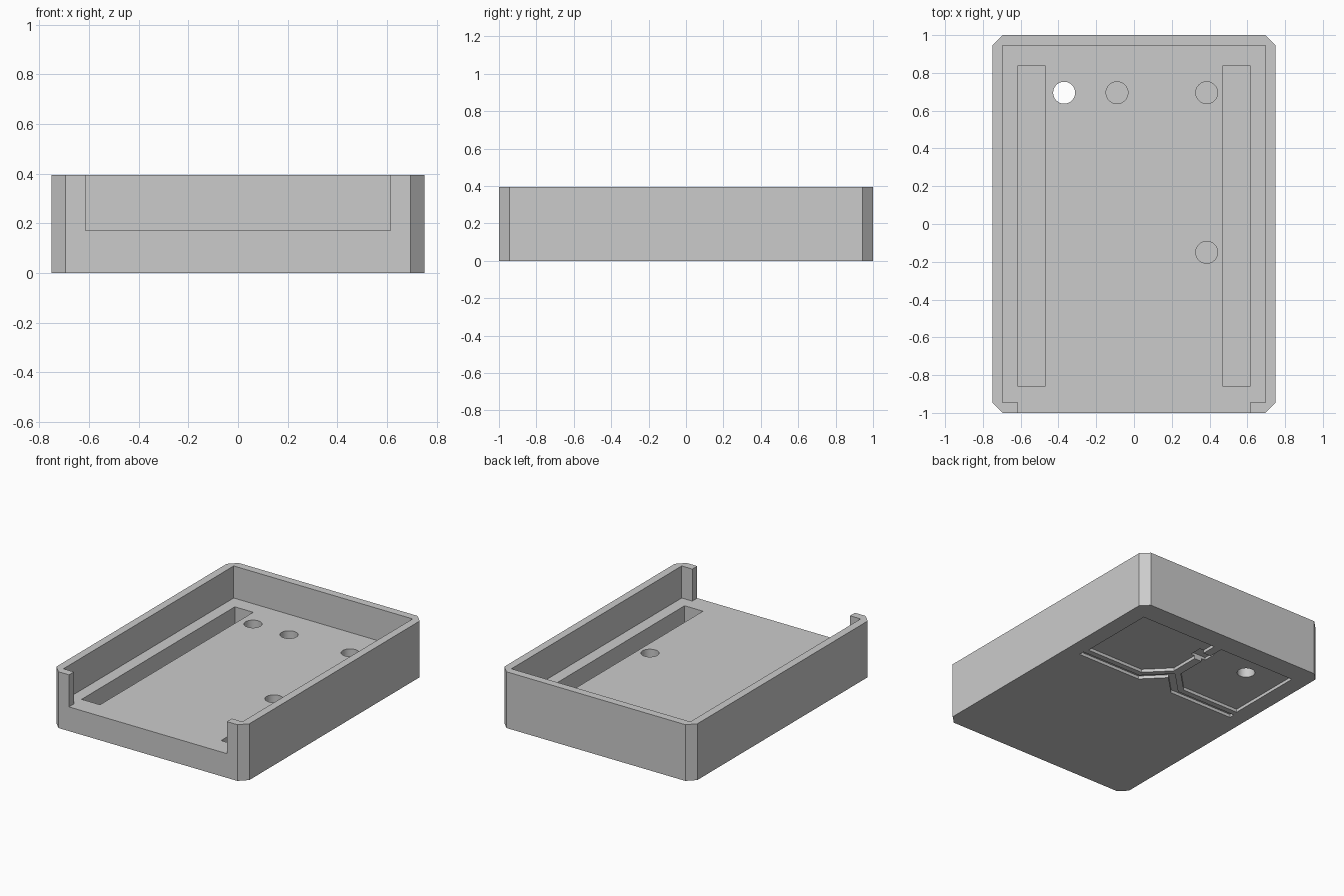
import bpy
import bmesh
import math

if "Cube" in bpy.data.objects:
    bpy.data.objects.remove(bpy.data.objects["Cube"], do_unlink=True)

grey = bpy.data.materials.new("plain grey")
grey.use_nodes = True
colour = (0.6, 0.6, 0.6, 1)
grey.diffuse_color = colour
grey.node_tree.nodes["Principled BSDF"].inputs["Base Color"].default_value = colour

HEIGHT, FLOOR = 0.395, 0.17
SLOT_BASE, HOLE_BASE, POCKET = 0.05, 0.05, 0.022
ABOVE, BELOW = 0.6, -0.1


def prism(name, outline, low, high):
    """Extrude a flat outline from low to high."""
    bm = bmesh.new()
    face = bm.faces.new([bm.verts.new((x, y, low)) for x, y in outline])
    top = bmesh.ops.extrude_face_region(bm, geom=[face])
    verts = [v for v in top["geom"] if isinstance(v, bmesh.types.BMVert)]
    bmesh.ops.translate(bm, verts=verts, vec=(0, 0, high - low))
    bmesh.ops.recalc_face_normals(bm, faces=bm.faces)
    mesh = bpy.data.meshes.new(name)
    bm.to_mesh(mesh)
    bm.free()
    obj = bpy.data.objects.new(name, mesh)
    bpy.context.collection.objects.link(obj)
    return obj


def rect(x0, x1, y0, y1):
    return [(x0, y0), (x1, y0), (x1, y1), (x0, y1)]


def disc(x, y, radius, sides=48):
    angles = [2 * math.pi * i / sides for i in range(sides)]
    return [(x + radius * math.cos(a), y + radius * math.sin(a)) for a in angles]


def cut(body, outline, low, high):
    """Subtract an extruded outline from the body."""
    cutter = prism("cutter", outline, low, high)
    cutter.hide_render = True
    mod = body.modifiers.new("cut", "BOOLEAN")
    mod.operation = "DIFFERENCE"
    mod.solver = "EXACT"
    mod.object = cutter
    bpy.context.view_layer.objects.active = body
    bpy.ops.object.modifier_apply(modifier=mod.name)
    bpy.data.objects.remove(cutter, do_unlink=True)


# Tray block with chamfered corners
w, d, c = 0.75, 1.0, 0.055
quarter = [(w, d - c), (w - c, d)]
outline = quarter + [(-x, y) for x, y in reversed(quarter)]
outline += [(-x, -y) for x, y in outline]
tray = prism("tray", outline, 0, HEIGHT)

# Open interior and front opening
cut(tray, rect(-0.695, 0.695, -0.945, 0.945), FLOOR, ABOVE)
cut(tray, rect(-0.613, 0.613, -1.2, -0.9), FLOOR, ABOVE)

# Long side slots
for s in (-1, 1):
    cut(tray, rect(*sorted((s * 0.47, s * 0.613)), -0.86, 0.84), SLOT_BASE, ABOVE)

# Round holes: one passes right through
for x, y, base in ((-0.37, 0.695, BELOW), (-0.09, 0.695, HOLE_BASE),
                   (0.385, 0.695, HOLE_BASE), (0.385, -0.15, HOLE_BASE)):
    cut(tray, disc(x, y, 0.058), base, ABOVE)

# Mirrored underside pockets
for s in (-1, 1):
    pocket = [(0.03, 0.85), (0.63, 0.85), (0.63, 0.29), (0.18, 0.29), (0.03, 0.44)]
    cut(tray, [(s * x, y) for x, y in pocket], BELOW, POCKET)

# Underside groove following the pockets, and passage between them
half = [(0.64, 0.21), (0.64, 0.25), (0.165, 0.25), (0, 0.415)]
groove = half + [(-x, y) for x, y in reversed(half[:-1])]
groove += [(-0.14, 0.21), (0, 0.35), (0.14, 0.21)]
cut(tray, groove, BELOW, POCKET)
cut(tray, rect(-0.06, 0.06, 0.65, 0.74), BELOW, 0.04)

# Finish
tray.data.materials.clear()
tray.data.materials.append(grey)
bpy.ops.object.select_all(action="DESELECT")
tray.select_set(True)
bpy.context.view_layer.objects.active = tray
bpy.ops.object.shade_smooth_by_angle(angle=math.radians(30))
